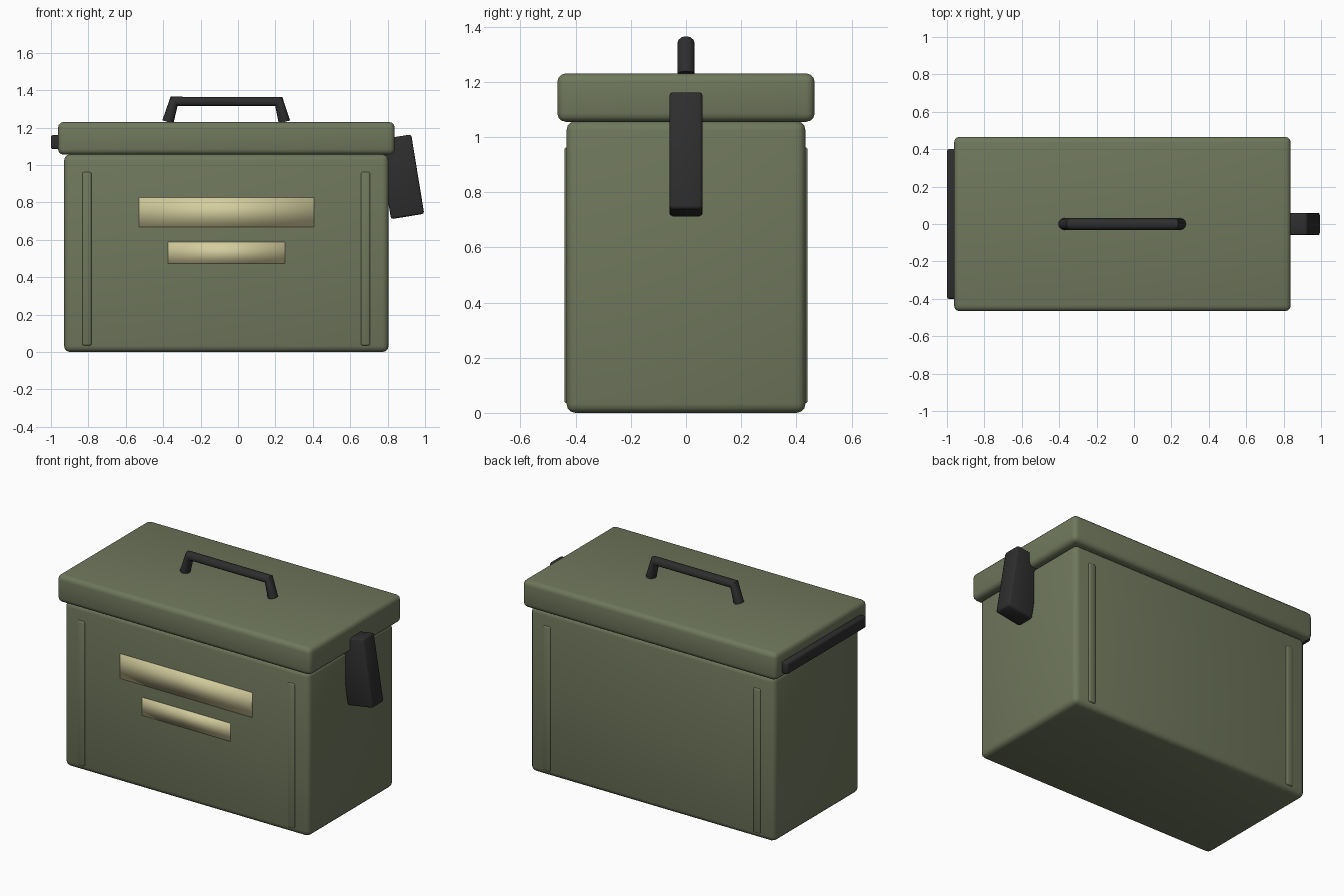
import bpy
from mathutils import Vector
from math import radians

cube = bpy.data.objects.get("Cube")
if cube:
    bpy.data.objects.remove(cube, do_unlink=True)


def material(name, rgb):
    m = bpy.data.materials.new(name)
    m.use_nodes = True
    colour = (*rgb, 1.0)
    m.diffuse_color = colour
    node = next(n for n in m.node_tree.nodes if n.type == 'BSDF_PRINCIPLED')
    node.inputs["Base Color"].default_value = colour
    node.inputs["Roughness"].default_value = 0.7
    return m


green = material("olive green", (0.16, 0.185, 0.108))
black = material("black metal", (0.027, 0.027, 0.028))
cream = material("pale yellow", (0.66, 0.61, 0.34))


def box(name, low, high, mat, bevel=0.0, segments=3, tilt=0.0):
    """Box between two corners, rounded and tilted about y."""
    low, high = Vector(low), Vector(high)
    bpy.ops.mesh.primitive_cube_add(size=1, location=(low + high) / 2)
    ob = bpy.context.object
    ob.name = name
    ob.scale = high - low
    bpy.ops.object.transform_apply(location=False, rotation=False, scale=True)
    ob.rotation_euler.y = radians(tilt)
    ob.data.materials.append(mat)
    if bevel:
        mod = ob.modifiers.new("rounded edges", 'BEVEL')
        mod.width = bevel
        mod.segments = segments
    bpy.ops.object.shade_smooth()
    return ob


# Box body and overhanging lid
box("body", (-0.93, -0.433, 0), (0.805, 0.433, 1.057), green, 0.033)
box("lid", (-0.962, -0.466, 1.055), (0.838, 0.466, 1.23), green, 0.03)

# Upright ribs pressed into the front and back
for side, x in (("right", -0.808), ("left", 0.682)):
    for face, y in (("front", -0.427), ("back", 0.427)):
        box(f"{side}_{face}_rib", (x - 0.024, y - 0.014, 0.035),
            (x + 0.024, y + 0.014, 0.962), green, 0.008, 2)

# Hinge bar at one end, tilted latch at the other
box("hinge_bar", (-1.0, -0.4, 1.085), (-0.95, 0.4, 1.16), black, 0.01, 2)
box("latch", (0.782, -0.06, 0.722), (0.962, 0.06, 1.152), black, 0.012, 2, tilt=-9.3)

# Front label plates
box("upper_label", (-0.53, -0.4365, 0.668), (0.405, -0.4305, 0.826), cream)
box("lower_label", (-0.375, -0.4365, 0.473), (0.25, -0.4305, 0.588), cream)

# Carrying handle: bent round bar
curve = bpy.data.curves.new("handle", 'CURVE')
curve.dimensions = '3D'
curve.bevel_depth = 0.031
curve.bevel_resolution = 4
curve.use_fill_caps = True
path = [(-0.375, 1.23), (-0.342, 1.34), (0.218, 1.34), (0.248, 1.23)]
spline = curve.splines.new('POLY')
spline.points.add(len(path) - 1)
for point, (x, z) in zip(spline.points, path):
    point.co = (x, 0, z, 1)
handle = bpy.data.objects.new("handle", curve)
bpy.context.collection.objects.link(handle)
curve.materials.append(black)
bpy.ops.object.select_all(action='DESELECT')
handle.select_set(True)
bpy.context.view_layer.objects.active = handle
bpy.ops.object.convert(target='MESH')
bpy.ops.object.shade_smooth_by_angle(angle=radians(40))
